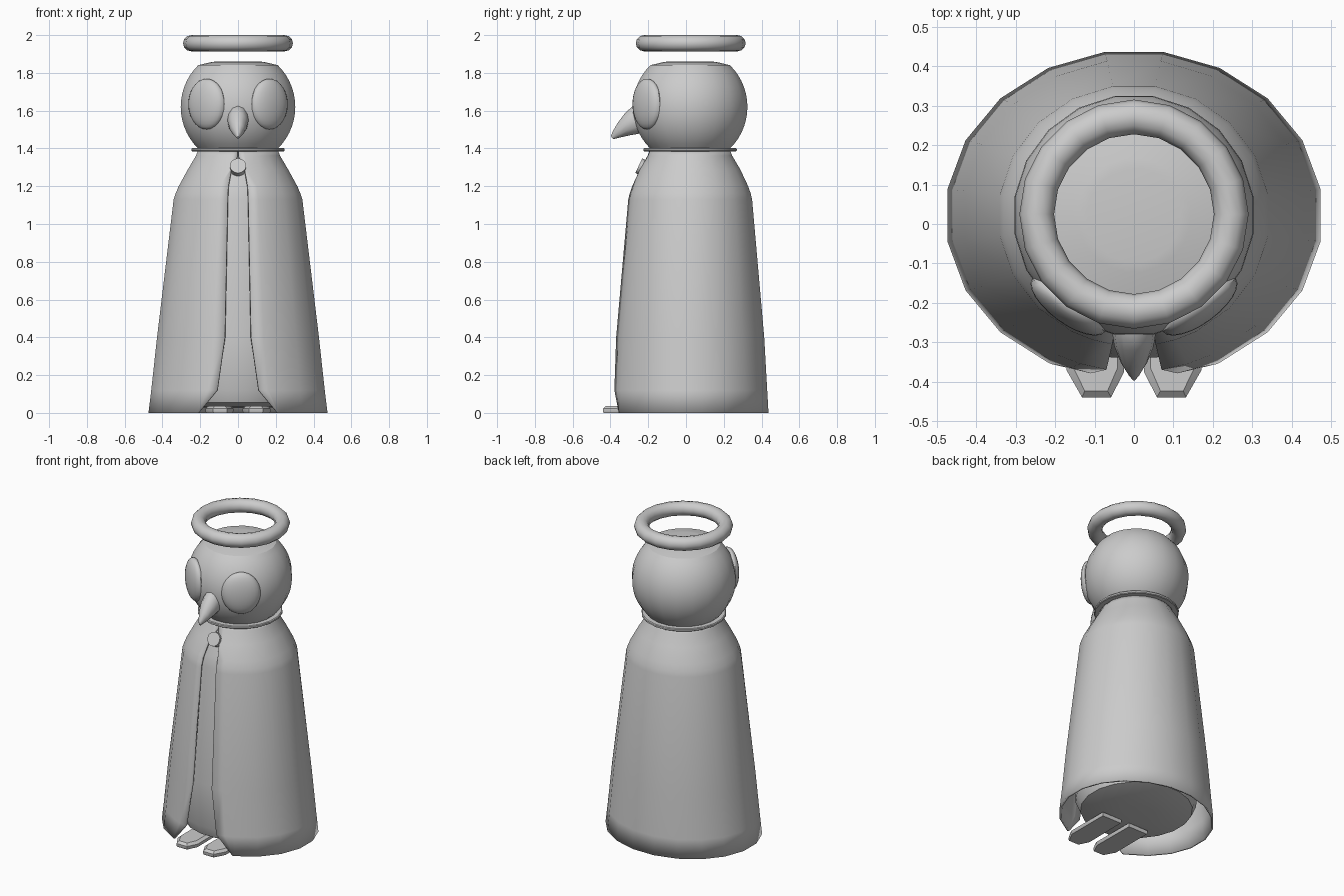
import bpy, bmesh
from math import sin, cos, asin, radians, pi, sqrt
from mathutils import Matrix

if "Cube" in bpy.data.objects:
    bpy.data.objects.remove(bpy.data.objects["Cube"])

SIDES = 20
CY = 0.022  # centre line of the figure in y


def finish(name, bm, angle=30):
    bmesh.ops.recalc_face_normals(bm, faces=bm.faces)
    me = bpy.data.meshes.new(name)
    bm.to_mesh(me)
    bm.free()
    ob = bpy.data.objects.new(name, me)
    bpy.context.collection.objects.link(ob)
    bpy.ops.object.select_all(action='DESELECT')
    ob.select_set(True)
    bpy.context.view_layer.objects.active = ob
    bpy.ops.object.shade_smooth_by_angle(angle=radians(angle))
    return ob


def loft(bm, rings, closed=True, caps=True):
    loops = [[bm.verts.new(p) for p in ring] for ring in rings]
    n = len(loops[0])
    for a, b in zip(loops, loops[1:]):
        for i in range(n if closed else n - 1):
            j = (i + 1) % n
            bm.faces.new((a[i], a[j], b[j], b[i]))
    if caps:
        bm.faces.new(loops[0][::-1])
        bm.faces.new(loops[-1])


def lathe(name, profile):
    """profile: (z, radius x, radius y)"""
    bm = bmesh.new()
    ang = [2 * pi * (i + 0.5) / SIDES for i in range(SIDES)]
    loft(bm, [[(rx * sin(a), CY - ry * cos(a), z) for a in ang] for z, rx, ry in profile])
    return finish(name, bm)


# Head: truncated ball with a slightly domed flat crown
R, HZ = 0.307, 1.62
head = []
for i in range(15):
    t = radians(-46 + 92 * i / 14)
    head.append((HZ + R * sin(t), R * cos(t), R * cos(t)))
head += [(1.857, 0.145, 0.145), (1.86, 0.12, 0.12)]
lathe("head", head)

# Collar ring
lathe("collar", [(1.384, 0.245, 0.245), (1.388, 0.25, 0.25),
                 (1.398, 0.25, 0.25), (1.402, 0.245, 0.245)])

# Inner body
lathe("body", [(0.025, 0.1, 0.1), (0.032, 0.24, 0.24), (0.055, 0.33, 0.33), (0.12, 0.36, 0.355),
               (0.4, 0.38, 0.365), (1.13, 0.315, 0.3), (1.2, 0.29, 0.285), (1.39, 0.195, 0.195)])

# Cloak: open shell with a front slit; (z, radius x, radius y, slit half width)
cloak = [(0, 0.48, 0.42, 0.21), (0.12, 0.465, 0.413, 0.11), (0.4, 0.434, 0.397, 0.07),
         (1.13, 0.345, 0.332, 0.055), (1.16, 0.335, 0.325, 0.054), (1.2, 0.318, 0.311, 0.052),
         (1.29, 0.268, 0.268, 0.035), (1.362, 0.225, 0.225, 0.002), (1.388, 0.215, 0.215, 0.002)]
rings = []
for z, rx, ry, w in cloak:
    a0 = asin(w / rx)
    a1 = max(a0 + 0.005, radians(9))
    steps = [a0, a1] + [radians(27 + 18 * k) for k in range(18)] + [2 * pi - a1, 2 * pi - a0]
    if a0 > radians(9):  # keep the side facets straight where the slit is wide
        steps[1] = (a0 + radians(27)) / 2
        steps[-2] = 2 * pi - steps[1]
    rings.append([(rx * sin(a), CY - ry * cos(a), z) for a in steps])
bm = bmesh.new()
loft(bm, rings, closed=False, caps=False)
ob = finish("cloak", bm)
sol = ob.modifiers.new("thickness", 'SOLIDIFY')
sol.thickness = 0.012
sol.offset = -1

# Round clasp on the chest
bm = bmesh.new()
bmesh.ops.create_cone(bm, cap_ends=True, segments=16, radius1=0.043, radius2=0.043, depth=0.04,
                      matrix=Matrix.Translation((0, -0.232, 1.3)) @ Matrix.Rotation(radians(64), 4, 'X'))
finish("clasp", bm)

# Halo
bm = bmesh.new()
rings = []
for i in range(SIDES + 1):
    a = 2 * pi * i / SIDES
    ring = []
    for k in range(12):
        b = 2 * pi * k / 12
        r = 0.247 + 0.044 * cos(b)
        ring.append((r * sin(a), 0.025 - r * cos(a), 1.957 + 0.043 * sin(b)))
    rings.append(ring)
loft(bm, rings, caps=False)
bmesh.ops.remove_doubles(bm, verts=bm.verts, dist=0.0005)
finish("halo", bm, 40)

# Beak: hooked loft; (top y, top z, bottom y, bottom z, half width)
beak = [(-0.24, 1.63, -0.2, 1.485, 0.055), (-0.282, 1.624, -0.25, 1.478, 0.057),
        (-0.322, 1.588, -0.3, 1.469, 0.05), (-0.363, 1.533, -0.34, 1.46, 0.034),
        (-0.388, 1.49, -0.37, 1.453, 0.016), (-0.398, 1.465, -0.386, 1.449, 0.005)]
bm = bmesh.new()
rings = []
for yt, zt, yb, zb, w in beak:
    ring = []
    for k in range(12):
        b = 2 * pi * k / 12
        t = 0.5 + 0.5 * cos(b)
        ring.append((w * sin(b), yb + (yt - yb) * t, zb + (zt - zb) * t))
    rings.append(ring)
loft(bm, rings)
finish("beak", bm, 40)

# Eyes and feet, one per side
outline = [(0.028, -0.08), (0.172, -0.08), (0.172, -0.37), (0.132, -0.44), (0.058, -0.44), (0.025, -0.375)]
cx, cy = 0.1, -0.26
for side, s in (("left", -1), ("right", 1)):
    bm = bmesh.new()
    turn = Matrix.Rotation(s * radians(36), 4, 'Z')
    bmesh.ops.create_uvsphere(bm, u_segments=24, v_segments=14, radius=1,
                              matrix=Matrix.Translation((s * 0.166, CY - 0.228, 1.635)) @ turn
                              @ Matrix.Diagonal((0.115, 0.047, 0.134, 1)))
    finish(side + "_eye", bm)

    bm = bmesh.new()
    levels = [(0, 0.004), (0.008, 0), (0.022, 0), (0.036, 0.016)]
    loft(bm, [[(s * (cx + (x - cx) * (1 - d / 0.073)), cy + (y - cy) * (1 - d / 0.18), z)
               for x, y in outline] for z, d in levels])
    finish(side + "_foot", bm)
